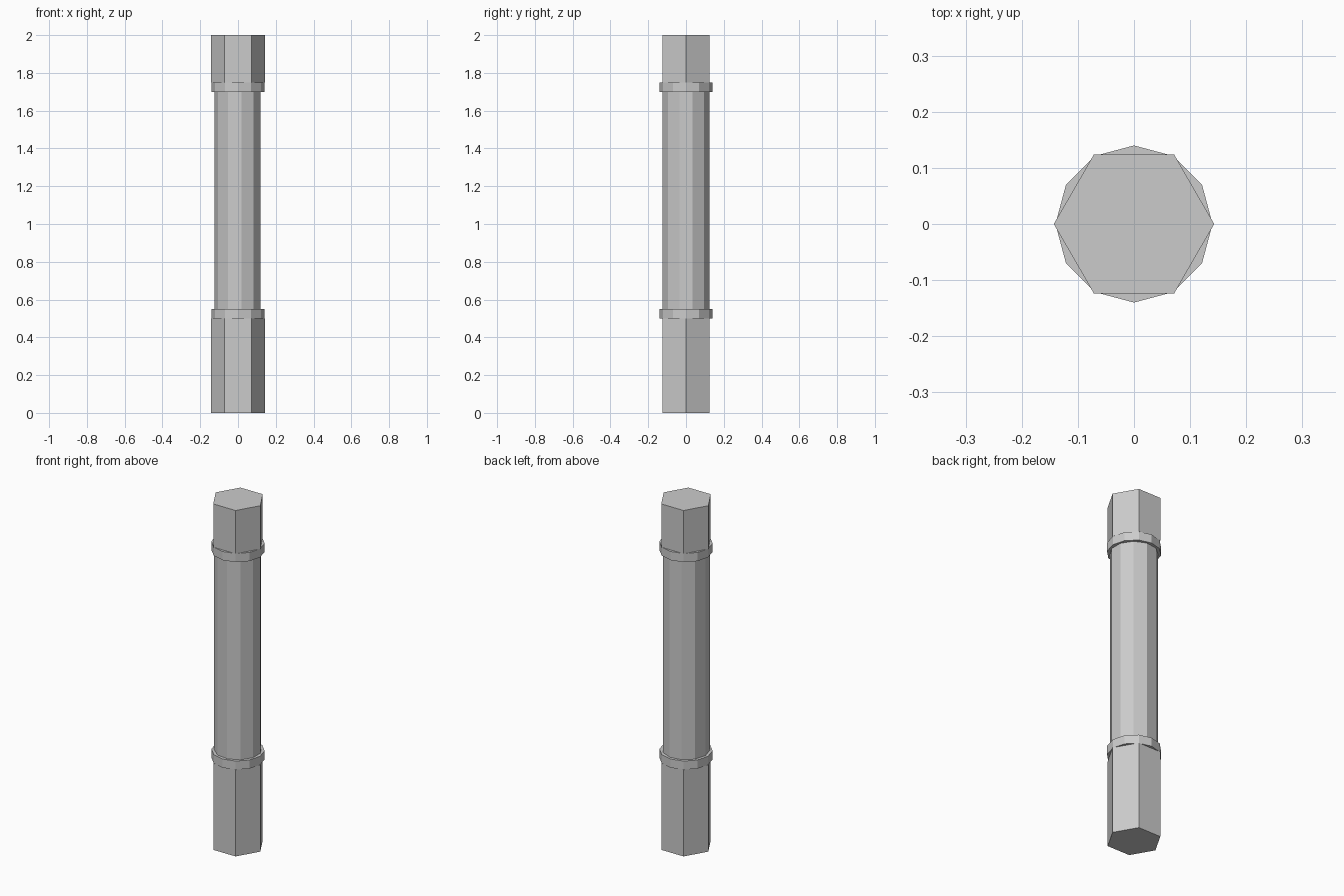
import bpy
import math

cube = bpy.data.objects.get("Cube")
if cube:
    bpy.data.objects.remove(cube, do_unlink=True)

# One plain grey for the whole post
grey = bpy.data.materials.new("stone_grey")
grey.use_nodes = True
colour = (0.6, 0.6, 0.6, 1.0)
grey.diffuse_color = colour
grey.node_tree.nodes["Principled BSDF"].inputs["Base Color"].default_value = colour


def prism(name, sides, radius, bottom, top):
    """Upright flat-sided prism with one corner pointing to -x."""
    bpy.ops.mesh.primitive_cylinder_add(
        vertices=sides, radius=radius, depth=top - bottom,
        location=(0, 0, (bottom + top) / 2), rotation=(0, 0, math.pi / 2))
    obj = bpy.context.object
    obj.name = name
    obj.data.materials.append(grey)
    bpy.ops.object.transform_apply(location=True, rotation=True, scale=True)
    bpy.ops.object.shade_flat()
    return obj


# Hexagonal end blocks
prism("base_block", 6, 0.143, 0.0, 0.5)
prism("top_block", 6, 0.143, 1.75, 2.0)

# Collars between the blocks and the shaft
prism("lower_collar", 12, 0.14, 0.5, 0.55)
prism("upper_collar", 12, 0.14, 1.7, 1.75)

# Faceted shaft
prism("shaft", 11, 0.125, 0.55, 1.7)
